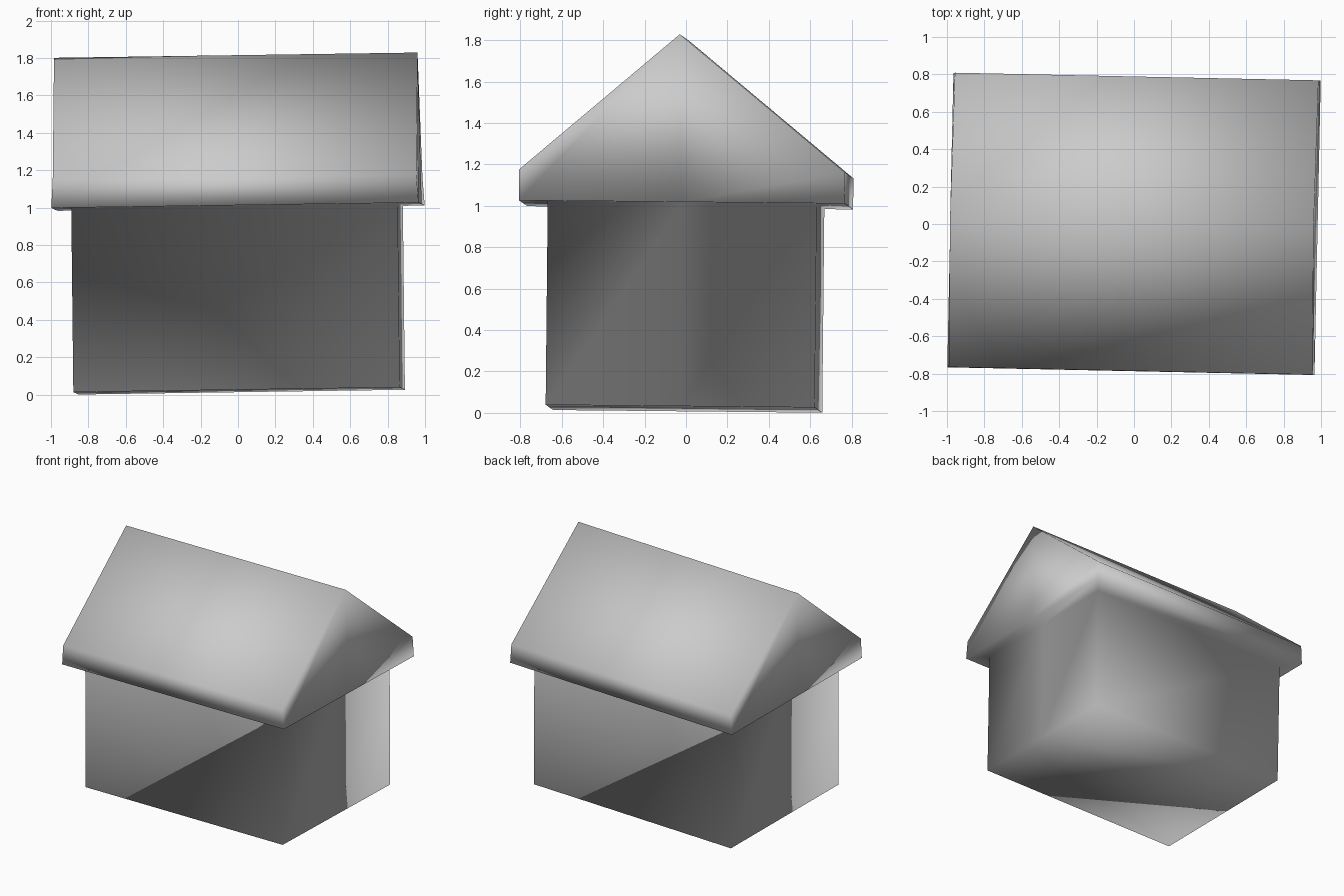
import bpy
import bmesh
from mathutils import Matrix, Vector

cube = bpy.data.objects.get("Cube")
if cube:
    bpy.data.objects.remove(cube, do_unlink=True)

# Plain grey material for the whole hut
grey = bpy.data.materials.new("plain_grey")
grey.use_nodes = True
colour = (0.6, 0.6, 0.6, 1.0)
grey.diffuse_color = colour
grey.node_tree.nodes["Principled BSDF"].inputs["Base Color"].default_value = colour

bm = bmesh.new()


def ring(half_x, half_y, z, mid_z=None, shift_x=0.0, mid_y=0.0):
    """Rectangle with a middle point on each end, counter-clockwise from above."""
    mz = z if mid_z is None else mid_z
    pts = [(-half_x, -half_y, z), (half_x, -half_y, z), (half_x, mid_y, mz),
           (half_x, half_y, z), (-half_x, half_y, z), (-half_x, mid_y, mz)]
    return [bm.verts.new((x + shift_x, y, h)) for x, y, h in pts]


# Walls, overhanging eaves and ridged roof form one continuous shell
levels = [
    ring(0.873, 0.65, 0.02, shift_x=-0.008),
    ring(0.873, 0.65, 1.005, shift_x=-0.005),
    ring(0.982, 0.787, 1.005),
    ring(0.972, 0.787, 1.155, mid_z=1.815, mid_y=-0.018),
]
for low, high in zip(levels, levels[1:]):
    for i in range(6):
        j = (i + 1) % 6
        bm.faces.new((low[i], low[j], high[j], high[i]))

# Floor and roof slopes, each split along the centre line
floor, roof = levels[0], levels[-1]
for front_left, front_right, right, left in ((0, 1, 2, 5), (5, 2, 3, 4)):
    quad = (front_left, front_right, right, left)
    bm.faces.new([roof[k] for k in quad])
    bm.faces.new([floor[k] for k in reversed(quad)])
bmesh.ops.recalc_face_normals(bm, faces=bm.faces)

# Slight lean and turn of the whole hut
tilt = (Matrix.Rotation(-0.021, 3, 'Z') @ Matrix.Rotation(-0.0145, 3, 'Y')
        @ Matrix.Rotation(-0.01, 3, 'X'))
bmesh.ops.rotate(bm, cent=Vector((0, 0, 1)), matrix=tilt, verts=bm.verts)

# Soft shading runs over every edge
for face in bm.faces:
    face.smooth = True

mesh = bpy.data.meshes.new("hut")
bm.to_mesh(mesh)
bm.free()
mesh.materials.append(grey)
hut = bpy.data.objects.new("hut", mesh)
bpy.context.collection.objects.link(hut)
